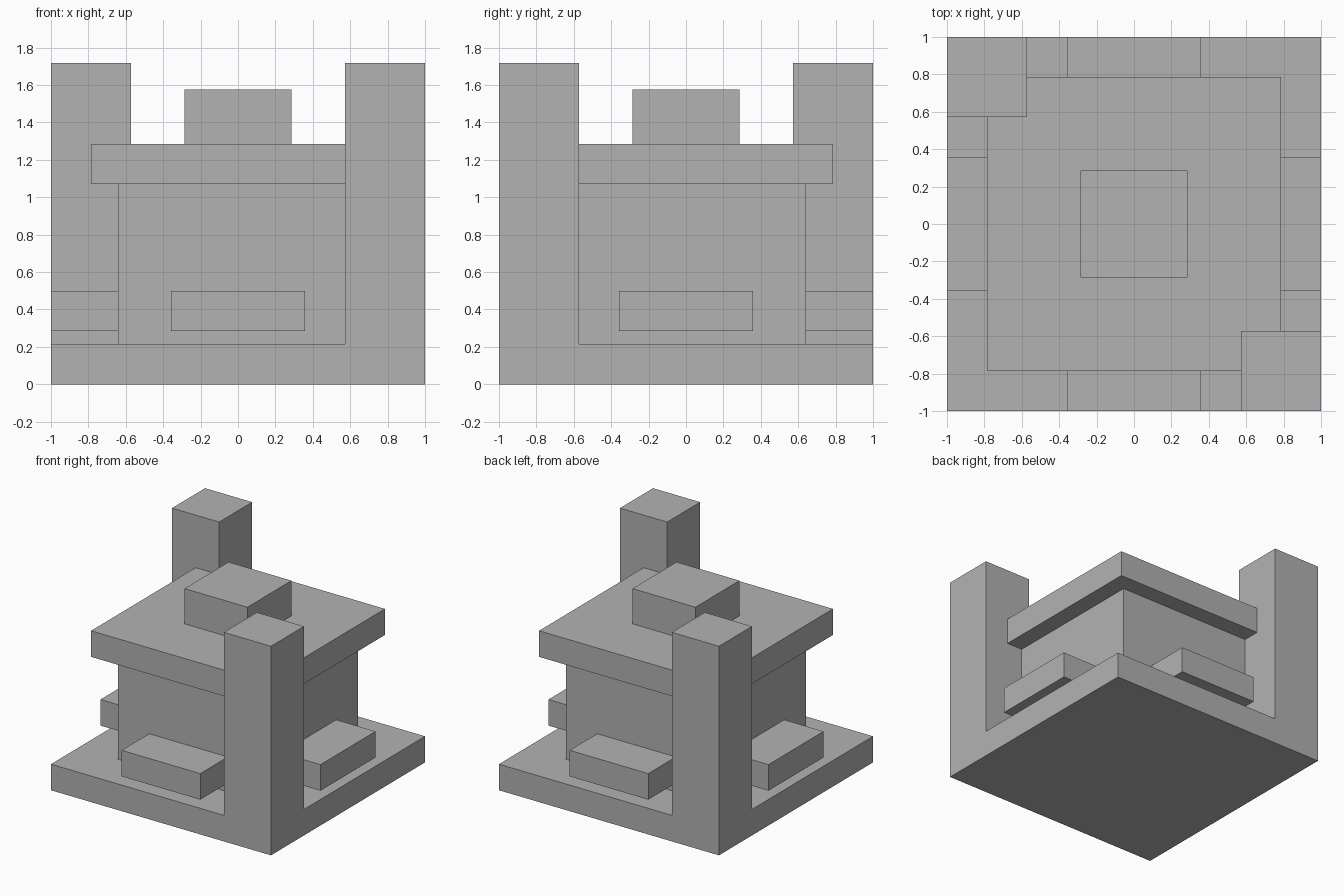
import bpy

if "Cube" in bpy.data.objects:
    bpy.data.objects.remove(bpy.data.objects["Cube"])

U = 1 / 14  # modelling unit: the base is 28 units wide

grey = bpy.data.materials.new("plain_grey")
grey.diffuse_color = (0.448, 0.448, 0.448, 1)
grey.use_nodes = True
grey.node_tree.nodes["Principled BSDF"].inputs["Base Color"].default_value = grey.diffuse_color


def box(name, x, y, z):
    """Box spanning the given (low, high) ranges in units."""
    ranges = (x, y, z)
    bpy.ops.mesh.primitive_cube_add(size=1, location=[(a + b) / 2 * U for a, b in ranges])
    ob = bpy.context.object
    ob.name = name
    ob.scale = [(b - a) * U for a, b in ranges]
    bpy.ops.object.transform_apply(location=False, rotation=False, scale=True)
    ob.data.materials.append(grey)
    return ob


# Central stack: base, body, overhanging roof slab and cap
box("base", (-14, 14), (-14, 14), (0, 3))
box("body", (-9, 9), (-9, 9), (3, 15))
box("roof_slab", (-11, 11), (-11, 11), (15, 18))
box("roof_cap", (-4, 4), (-4, 4), (18, 22.05))

# Corner towers on one diagonal, ledges on all four sides
for s, side in ((1, "right"), (-1, "left")):
    outer = sorted((8 * s, 14 * s))
    box(f"tower_{side}", outer, sorted((-8 * s, -14 * s)), (0, 24.05))
    reach = sorted((9 * s, 14 * s))
    box(f"ledge_{side}", reach, (-5, 5), (4, 7))
    box("ledge_back" if s > 0 else "ledge_front", (-5, 5), reach, (4, 7))
